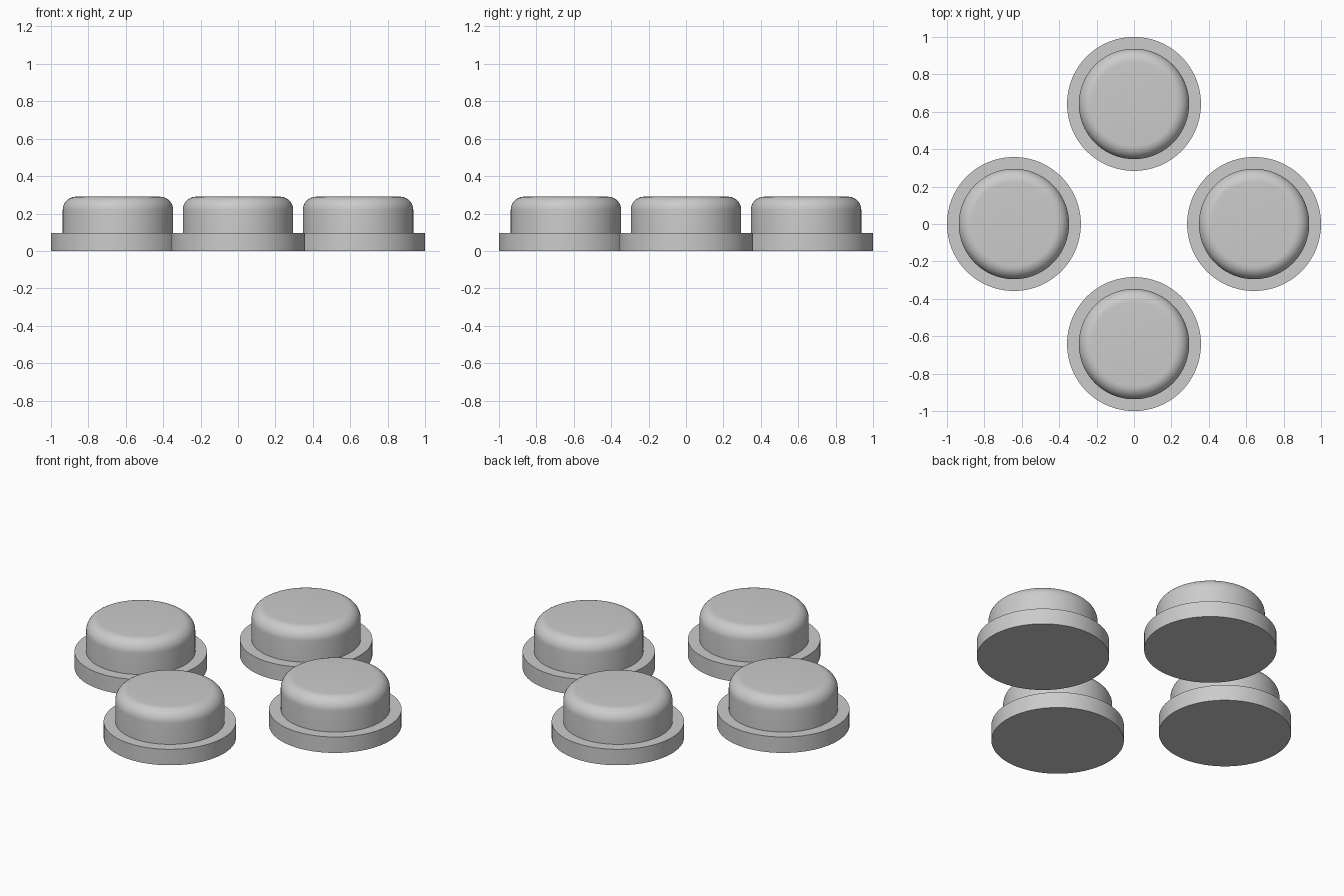
import bpy, bmesh, math

if "Cube" in bpy.data.objects:
    bpy.data.objects.remove(bpy.data.objects["Cube"])

grey = bpy.data.materials.new("light grey")
grey.use_nodes = True
GREY = (0.6, 0.6, 0.6, 1)
grey.diffuse_color = GREY
grey.node_tree.nodes["Principled BSDF"].inputs["Base Color"].default_value = GREY

SEGMENTS = 96
FLANGE_R, FLANGE_H = 0.358, 0.095
CAP_R, TOP, FILLET = 0.295, 0.29, 0.07
OFFSET = 1 - FLANGE_R


def lathe(name, profile, location):
    """Revolve an (r, z) profile, starting and ending on the axis."""
    bm = bmesh.new()
    verts = [bm.verts.new((r, 0, z)) for r, z in profile]
    edges = [bm.edges.new(pair) for pair in zip(verts, verts[1:])]
    bmesh.ops.spin(bm, geom=verts + edges, cent=(0, 0, 0), axis=(0, 0, 1),
                   angle=math.tau, steps=SEGMENTS)
    bmesh.ops.remove_doubles(bm, verts=bm.verts, dist=0.0001)
    bmesh.ops.recalc_face_normals(bm, faces=bm.faces)
    mesh = bpy.data.meshes.new(name)
    bm.to_mesh(mesh)
    bm.free()
    mesh.materials.append(grey)
    obj = bpy.data.objects.new(name, mesh)
    obj.location = location
    bpy.context.collection.objects.link(obj)
    bpy.ops.object.select_all(action='DESELECT')
    obj.select_set(True)
    bpy.context.view_layer.objects.active = obj
    bpy.ops.object.shade_smooth_by_angle(angle=math.radians(30))
    return obj


# Button outline: wide flange, upright cap wall, rounded rim, flat top
arc = [(CAP_R - FILLET + FILLET * math.cos(a), TOP - FILLET + FILLET * math.sin(a))
       for a in (math.pi / 2 * i / 10 for i in range(11))]
outline = [(0, 0), (FLANGE_R, 0), (FLANGE_R, FLANGE_H), (CAP_R, FLANGE_H),
           *arc, (0, TOP)]

# Four buttons in a diamond
for side, x, y in (("front", 0, -1), ("back", 0, 1), ("left", 1, 0), ("right", -1, 0)):
    lathe(side + "_button", outline, (x * OFFSET, y * OFFSET, 0))
